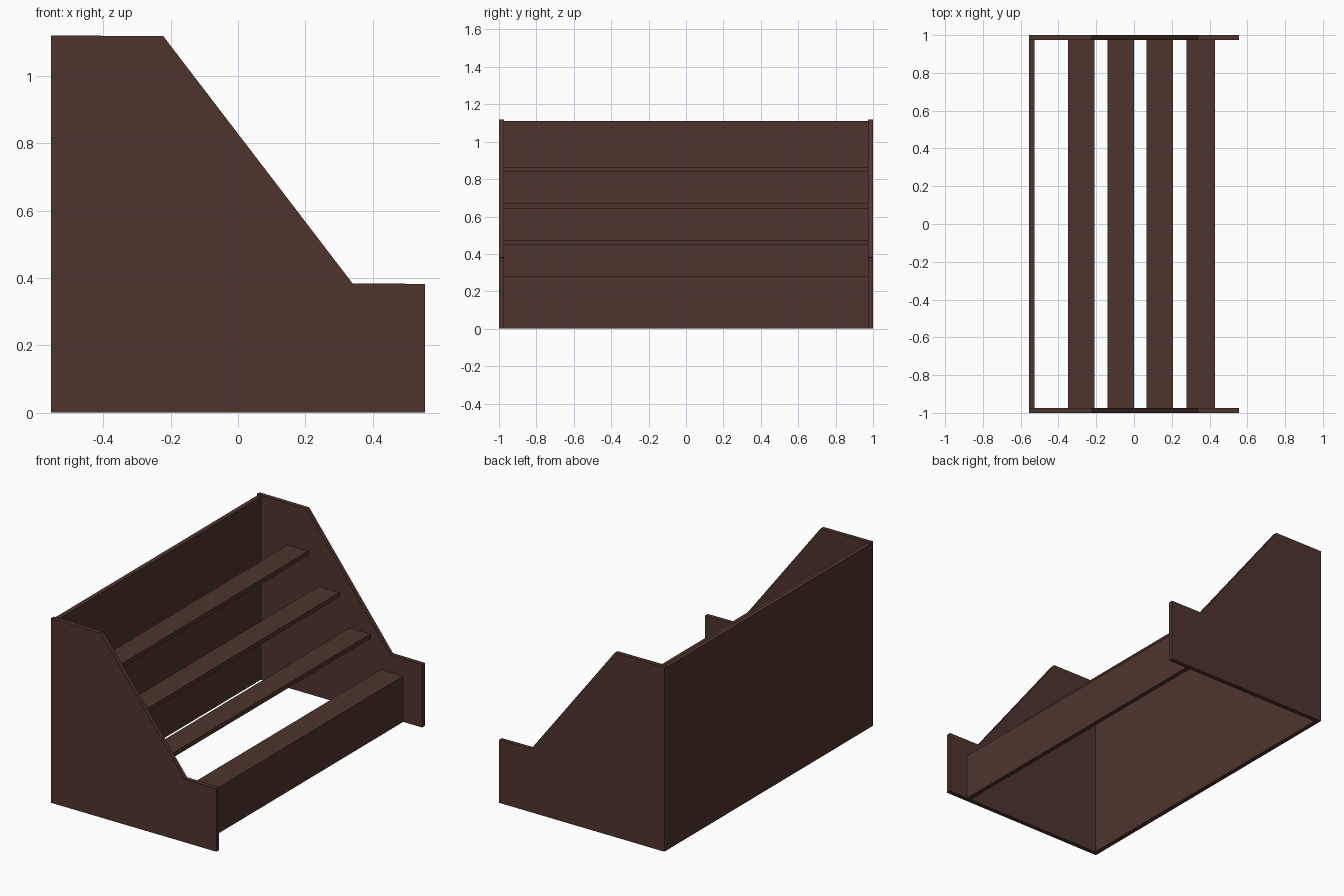
import bpy
import bmesh
from mathutils import Vector

if "Cube" in bpy.data.objects:
    bpy.data.objects.remove(bpy.data.objects["Cube"], do_unlink=True)

# Dark brown wood
wood = bpy.data.materials.new("dark brown wood")
wood.use_nodes = True
color = (0.076, 0.034, 0.027, 1)
wood.diffuse_color = color
wood.node_tree.nodes["Principled BSDF"].inputs["Base Color"].default_value = color

HALF_X, HALF_Y, BOARD = 0.555, 1.0, 0.027
INNER_Y = HALF_Y - BOARD


def extrude_profile(name, profile, y0, y1):
    """Extrude an x-z outline along y from y0 to y1."""
    bm = bmesh.new()
    face = bm.faces.new([bm.verts.new((x, y0, z)) for x, z in profile])
    result = bmesh.ops.extrude_face_region(bm, geom=[face])
    verts = [v for v in result["geom"] if isinstance(v, bmesh.types.BMVert)]
    bmesh.ops.translate(bm, verts=verts, vec=Vector((0, y1 - y0, 0)))
    bmesh.ops.recalc_face_normals(bm, faces=bm.faces)
    mesh = bpy.data.meshes.new(name)
    bm.to_mesh(mesh)
    bm.free()
    mesh.materials.append(wood)
    obj = bpy.data.objects.new(name, mesh)
    bpy.context.collection.objects.link(obj)
    return obj


def board(name, x0, x1, z0, z1):
    """Board spanning between the two side panels."""
    return extrude_profile(name, [(x0, z0), (x1, z0), (x1, z1), (x0, z1)],
                           -INNER_Y, INNER_Y)


# Sloping side panels
side = [(-HALF_X, 0), (HALF_X, 0), (HALF_X, 0.382), (0.34, 0.384),
        (-0.222, 1.118), (-HALF_X, 1.12)]
extrude_profile("side_panel_front", side, -HALF_Y, -INNER_Y)
extrude_profile("side_panel_back", side, INNER_Y, HALF_Y)

# Tall rear panel
board("rear_panel", -HALF_X, -HALF_X + BOARD, 0, 1.11)

# Lowest step: tread and riser joined in one L-shaped section
tread_top, riser_x = 0.278, 0.428
step = [(0.278, tread_top), (riser_x, tread_top), (riser_x, 0),
        (riser_x - BOARD, 0), (riser_x - BOARD, tread_top - BOARD),
        (0.278, tread_top - BOARD)]
extrude_profile("lowest_step", step, -INNER_Y, INNER_Y)

# Open shelves climbing towards the rear
for i in range(3):
    x = 0.067 - i * 0.208
    z = 0.474 + i * 0.196
    board(f"shelf_{i + 1}", x, x + 0.14, z - BOARD, z)
